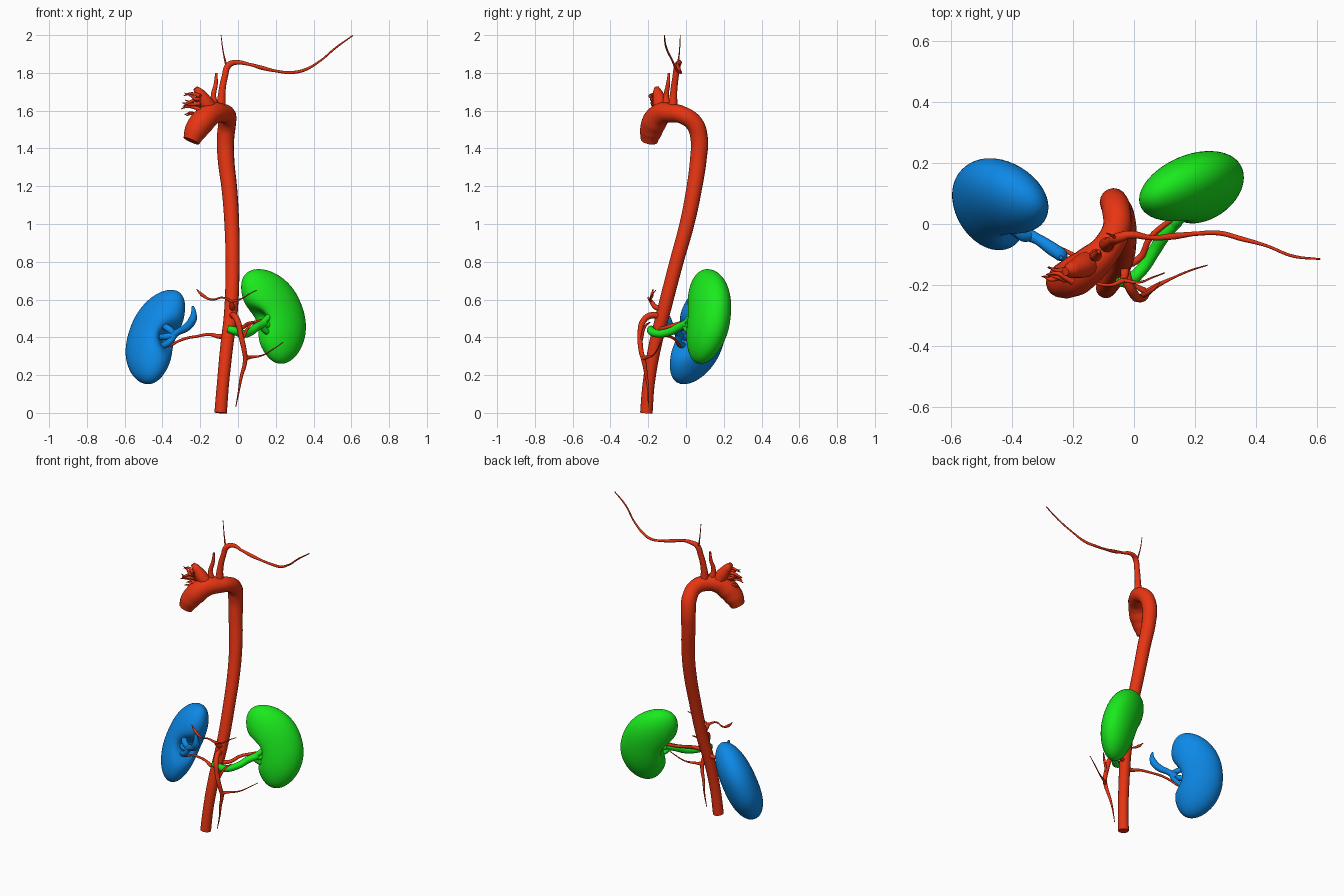
import bpy, bmesh, math, random
from mathutils import Vector

random.seed(4)


def material(name, rgb):
    m = bpy.data.materials.new(name)
    m.diffuse_color = (*rgb, 1)
    return m


RED = material("artery_red", (0.8, 0.035, 0.006))
BLUE = material("right_blue", (0.004, 0.25, 0.8))
GREEN = material("left_green", (0.01, 0.82, 0.012))


def tube(name, mat, pts, sides=4):
    """Smooth capped vessel through (x, y, z, radius) points."""
    cu = bpy.data.curves.new(name, 'CURVE')
    cu.dimensions = '3D'
    cu.bevel_depth = 1
    cu.bevel_resolution = sides
    cu.resolution_u = 10
    cu.use_fill_caps = True
    sp = cu.splines.new('BEZIER')
    sp.bezier_points.add(len(pts) - 1)
    for bp, p in zip(sp.bezier_points, pts):
        bp.co = p[:3]
        bp.radius = p[3]
        bp.handle_left_type = bp.handle_right_type = 'AUTO'
    ob = bpy.data.objects.new(name, cu)
    bpy.context.collection.objects.link(ob)
    cu.materials.append(mat)
    bpy.ops.object.select_all(action='DESELECT')
    bpy.context.view_layer.objects.active = ob
    ob.select_set(True)
    bpy.ops.object.convert(target='MESH')
    bpy.ops.object.shade_smooth_by_angle(angle=math.radians(50))


def kidney(name, mat, mid, axis, outward, L, W, T, bend, shift):
    """Bean: a fattened ellipsoid bent away from the hilum, with a dent there."""
    w = Vector(axis).normalized()
    u = Vector(outward)
    u = (u - u.dot(w) * w).normalized()
    v = w.cross(u)
    bm = bmesh.new()
    bmesh.ops.create_uvsphere(bm, u_segments=48, v_segments=40, radius=1)
    for vert in bm.verts:
        a, b, c = vert.co
        r = math.sqrt(max(1 - c * c, 1e-9))
        fat = math.sqrt(max(1 - abs(c) ** 2.4, 0)) / r if r > 1e-3 else 1
        a, b = a * fat, b * fat
        uu = shift + a * W + bend * (1 - c * c)
        if a < 0:
            uu += 0.085 * -a * math.exp(-(c / 0.27) ** 2 - (b / 0.7) ** 2)
        vert.co = Vector(mid) + u * uu + v * (b * T) + w * (c * L)
    bmesh.ops.recalc_face_normals(bm, faces=bm.faces)
    me = bpy.data.meshes.new(name)
    bm.to_mesh(me)
    bm.free()
    me.materials.append(mat)
    me.shade_smooth()
    bpy.context.collection.objects.link(bpy.data.objects.new(name, me))


# Kidneys
kidney("left_kidney", GREEN, (0.135, 0.075, 0.5), (-0.19, 0.02, 0.5),
       (0.87, 0.5, 0), 0.262, 0.155, 0.1, 0.05, 0.035)
kidney("right_kidney", BLUE, (-0.39, 0.012, 0.4), (0.16, 0.12, 0.5),
       (-0.7, 0.7, 0), 0.265, 0.155, 0.105, 0.05, 0.035)

# Aorta: abdomen, chest, arch and root
tube("aorta", RED, [
    (-.092, -.21, 0, .033), (-.08, -.198, .15, .032), (-.06, -.165, .35, .034),
    (-.038, -.12, .53, .036), (-.029, -.05, .8, .037), (-.033, .005, 1.0, .039),
    (-.044, .04, 1.17, .041), (-.064, .066, 1.35, .044), (-.066, .07, 1.45, .046),
    (-.058, .045, 1.53, .047), (-.057, -.015, 1.575, .046), (-.09, -.08, 1.588, .05),
    (-.14, -.13, 1.583, .06), (-.19, -.168, 1.54, .066), (-.225, -.185, 1.49, .06),
    (-.247, -.195, 1.44, .045)], 6)

# Vessels leaving the arch
tube("right_arch_trunk", RED, [(-.14, -.125, 1.59, .045), (-.175, -.14, 1.65, .038),
                               (-.205, -.15, 1.695, .027), (-.225, -.155, 1.72, .014)])
tube("left_carotid_artery", RED, [(-.12, -.1, 1.61, .024), (-.13, -.105, 1.68, .014),
                                  (-.118, -.095, 1.74, .011), (-.115, -.09, 1.8, .006)])
tube("left_arm_artery", RED, [
    (-.09, -.07, 1.6, .027), (-.085, -.065, 1.7, .019), (-.07, -.055, 1.78, .017),
    (-.05, -.045, 1.84, .017), (-.015, -.035, 1.855, .013), (.06, -.045, 1.845, .008),
    (.13, -.04, 1.826, .011), (.2, -.032, 1.81, .007), (.28, -.03, 1.802, .008),
    (.35, -.048, 1.815, .008), (.43, -.07, 1.86, .005), (.52, -.105, 1.935, .005),
    (.608, -.115, 1.998, .003)])
tube("neck_artery", RED, [(-.06, -.045, 1.83, .006), (-.078, -.035, 1.91, .003),
                          (-.09, -.03, 2.0, .002)])

# Ragged twigs beside the root
for i in range(9):
    x, y, z = -.2, -.16 + random.uniform(-.03, .03), 1.58 + .012 * i
    pts = [(x, y, z, .012)]
    for k in range(3):
        x -= random.uniform(.018, .04)
        y += random.uniform(-.012, .015)
        z += random.uniform(-.018, .018)
        pts.append((x, y, z, (.009, .007, .002)[k]))
    tube(f"root_twig_{i}", RED, pts, 2)

# Gut arteries
tube("front_gut_artery", RED, [
    (-.035, -.125, .51, .017), (-.02, -.19, .515, .017), (0, -.23, .48, .016),
    (.015, -.242, .41, .014), (.033, -.238, .33, .013), (.038, -.225, .28, .012),
    (.015, -.208, .18, .008), (.005, -.2, .12, .005), (-.012, -.2, .03, .002)])
tube("gut_branch", RED, [(.038, -.228, .29, .013), (.07, -.205, .295, .008),
                         (.13, -.175, .305, .004), (.19, -.15, .34, .003), (.24, -.135, .375, .002)])
tube("gut_branch_lower", RED, [(.02, -.238, .38, .008), (.06, -.215, .46, .007),
                               (.085, -.19, .48, .003)])
tube("upper_gut_trunk", RED, [(-.035, -.11, .55, .016), (-.03, -.16, .56, .014),
                              (-.035, -.185, .59, .011)])
tube("liver_artery", RED, [(-.035, -.185, .59, .009), (-.08, -.2, .61, .005),
                           (-.14, -.19, .6, .005), (-.19, -.18, .625, .009), (-.22, -.175, .655, .002)])
tube("spleen_artery", RED, [(-.035, -.185, .59, .007), (.02, -.19, .605, .004),
                            (.06, -.175, .63, .003), (.1, -.16, .65, .002)])

# Kidney arteries
tube("right_kidney_artery", RED, [
    (-.05, -.15, .42, .015), (-.09, -.145, .405, .013), (-.15, -.125, .415, .008),
    (-.22, -.09, .405, .007), (-.29, -.06, .39, .007), (-.37, -.03, .35, .006)])
tube("left_kidney_artery", RED, [
    (-.04, -.14, .44, .015), (.02, -.11, .45, .011), (.05, -.05, .47, .01),
    (.09, -.01, .48, .009), (.17, .04, .5, .007)])

# Left kidney vein and its branches
tube("left_kidney_vein", GREEN, [
    (-.055, -.185, .445, .018), (-.02, -.185, .435, .022), (.02, -.155, .42, .021),
    (.065, -.09, .428, .021), (.1, -.035, .455, .022), (.14, .01, .475, .022)])
for i, end in enumerate([(.19, .06, .54), (.21, .06, .48), (.2, .05, .42)]):
    tube(f"left_vein_branch_{i}", GREEN, [(.12, -.01, .465, .018),
         (.155, .02, .465 + (end[2] - .48) * .6, .016), (*end, .014)])

# Right kidney vein and its branches
tube("right_kidney_vein", BLUE, [
    (-.36, -.03, .405, .022), (-.315, -.05, .43, .018), (-.27, -.08, .455, .022),
    (-.24, -.1, .495, .022), (-.235, -.108, .535, .013), (-.24, -.11, .565, .006)])
for i, end in enumerate([(-.4, .02, .46), (-.42, .01, .4), (-.42, 0, .35)]):
    tube(f"right_vein_branch_{i}", BLUE, [(-.335, -.04, .415, .018),
         (-.37, -.035, .405 + (end[2] - .4) * .7, .018), (*end, .016)])
